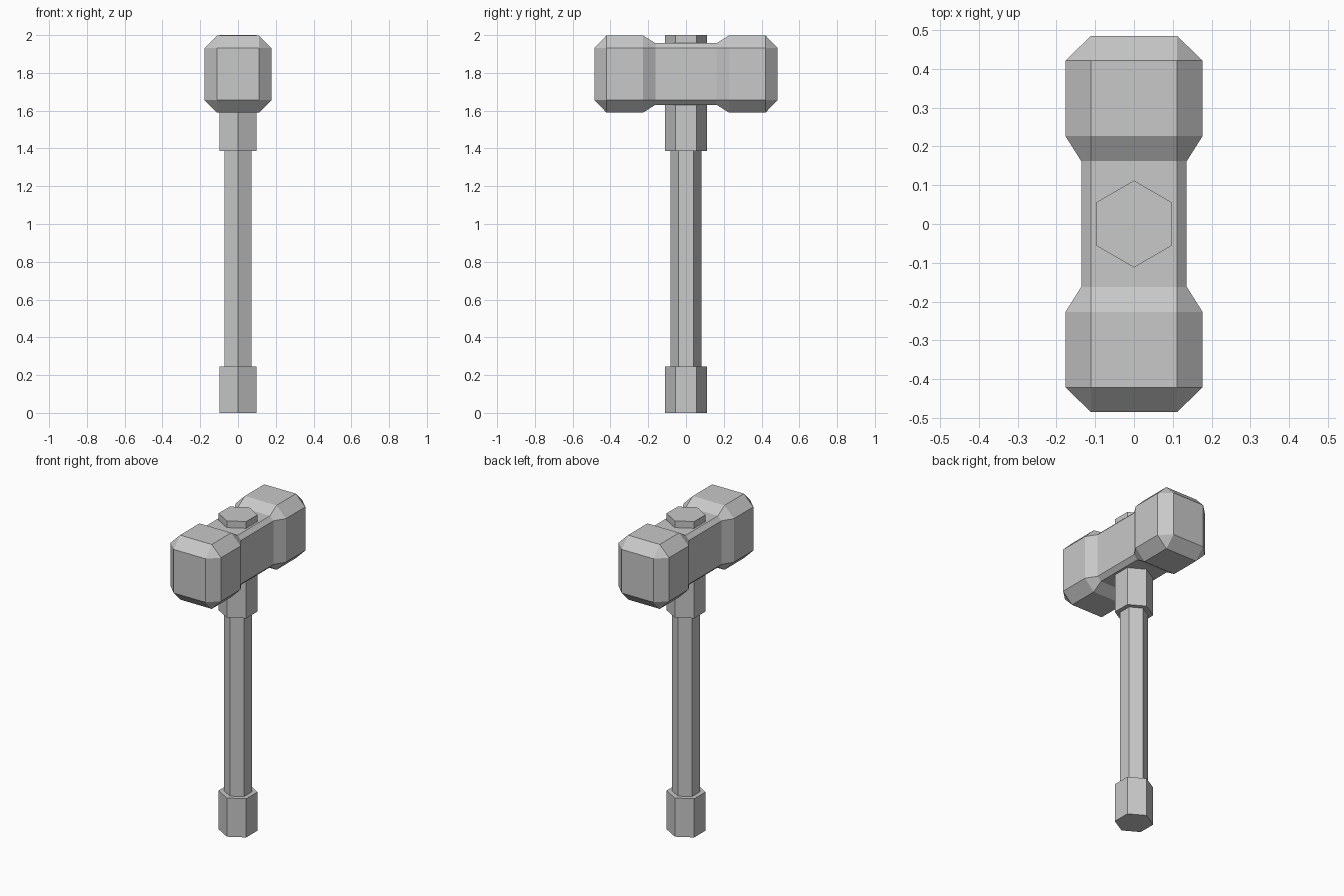
import bpy
import bmesh
from math import cos, sin, pi

if "Cube" in bpy.data.objects:
    bpy.data.objects.remove(bpy.data.objects["Cube"], do_unlink=True)

# Single plain material
grey = bpy.data.materials.new("plain_grey")
grey.use_nodes = True
colour = (0.58, 0.58, 0.58, 1)
grey.diffuse_color = colour
grey.node_tree.nodes["Principled BSDF"].inputs["Base Color"].default_value = colour


def loft(name, rings):
    """Bridge a list of equal rings, cap both ends, merge collapsed corners."""
    bm = bmesh.new()
    loops = [[bm.verts.new(p) for p in ring] for ring in rings]
    count = len(loops[0])
    for a, b in zip(loops, loops[1:]):
        for i in range(count):
            j = (i + 1) % count
            bm.faces.new((a[i], a[j], b[j], b[i]))
    bm.faces.new(loops[0])
    bm.faces.new(loops[-1])
    bmesh.ops.remove_doubles(bm, verts=bm.verts, dist=0.0001)
    bmesh.ops.recalc_face_normals(bm, faces=bm.faces)
    mesh = bpy.data.meshes.new(name)
    bm.to_mesh(mesh)
    bm.free()
    mesh.materials.append(grey)
    obj = bpy.data.objects.new(name, mesh)
    bpy.context.collection.objects.link(obj)
    return obj


def hex_bar(name, radius, bottom, top):
    """Upright six-sided bar with corners pointing front and back."""
    angles = [pi / 2 + i * pi / 3 for i in range(6)]
    return loft(name, [[(radius * cos(a), radius * sin(a), z) for a in angles]
                       for z in (bottom, top)])


def head_ring(y, swell):
    """Chamfered rectangle: a fixed core pushed outward by swell."""
    w, h, mid = 0.111, 0.138, 1.794
    W, H = w + swell, h + swell
    outline = [(W, -h), (W, h), (w, H), (-w, H),
               (-W, h), (-W, -h), (-w, -H), (w, -H)]
    return [(x, y, mid + z) for x, z in outline]


# Handle
hex_bar("shaft", 0.081, 0.2, 1.45)
hex_bar("pommel_grip", 0.112, 0, 0.245)
hex_bar("head_socket", 0.112, 1.387, 2.0)

# Hammer head: chamfered striking ends with a narrower waist
half = [(0.485, 0), (0.421, 0.066), (0.227, 0.066), (0.162, 0.025)]
stations = [(-y, s) for y, s in half] + half[::-1]
loft("hammer_head", [head_ring(y, s) for y, s in stations])
